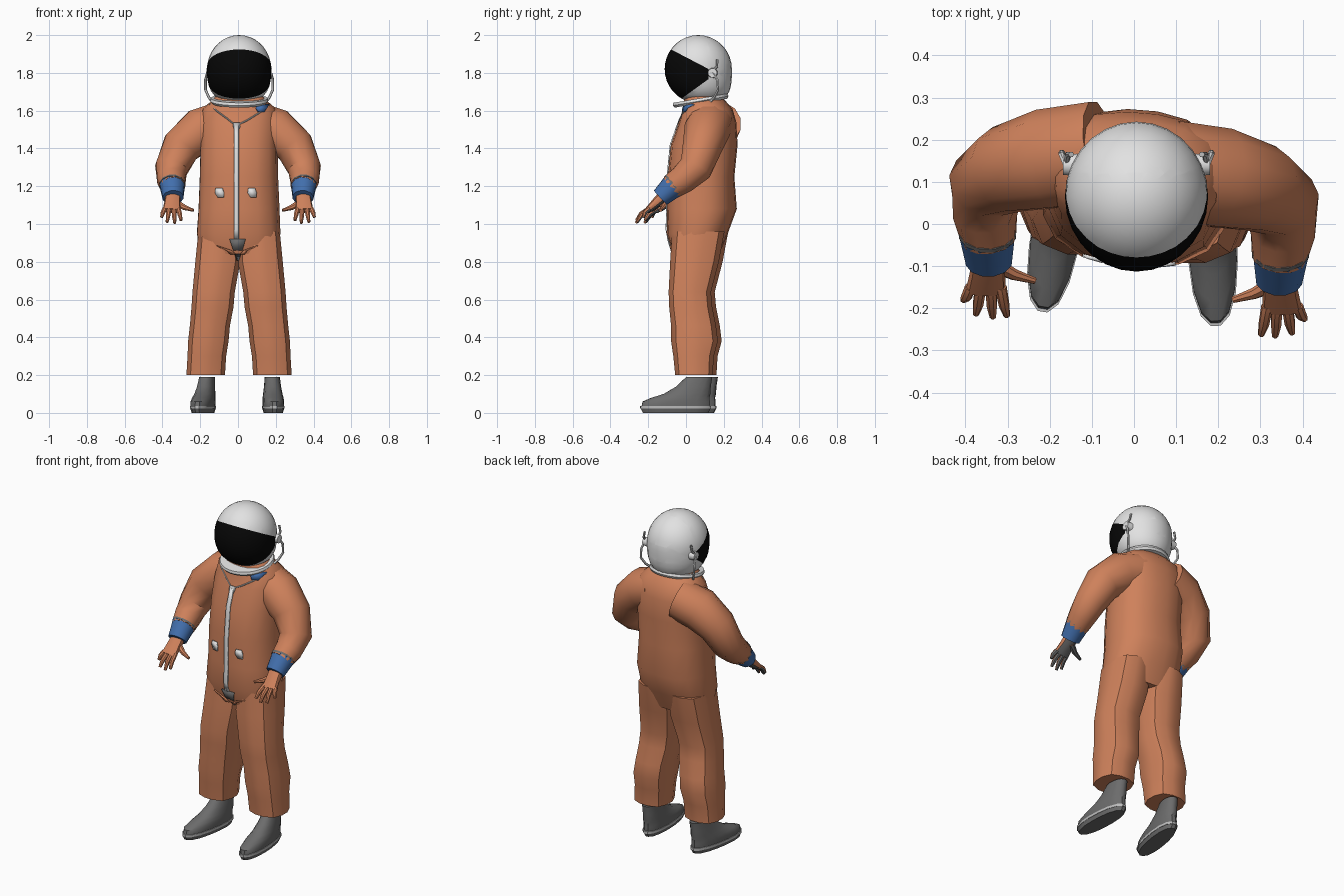
import bpy, bmesh, math
from mathutils import Vector, Matrix
from mathutils.bvhtree import BVHTree

if "Cube" in bpy.data.objects:
    bpy.data.objects.remove(bpy.data.objects["Cube"])


def material(name, *rgb):
    m = bpy.data.materials.new(name)
    m.use_nodes = True
    m.diffuse_color = (*rgb, 1)
    m.node_tree.nodes["Principled BSDF"].inputs["Base Color"].default_value = (*rgb, 1)
    return m


ORANGE = material("suit_orange", .62, .22, .105)
WHITE = material("helmet_white", .76, .76, .76)
BLACK = material("visor_black", .002, .002, .002)
BLUE = material("cuff_blue", .055, .16, .42)
GREY = material("boot_grey", .15, .15, .15)
PALE = material("trim_grey", .5, .5, .5)
UP = Vector((0, 0, 1))
parts = []


def finish(name, bm, *mats):
    bmesh.ops.recalc_face_normals(bm, faces=bm.faces)
    me = bpy.data.meshes.new(name)
    bm.to_mesh(me)
    bm.free()
    for m in mats:
        me.materials.append(m)
    ob = bpy.data.objects.new(name, me)
    bpy.context.collection.objects.link(ob)
    parts.append(ob)
    return ob


def tube(name, rings, mats, sides=14, power=2, axis=None, matrix=None, paint=None):
    """Loft rings of (centre, depth radius, width radius) with capped ends."""
    bm = bmesh.new()
    pts = [Vector(r[0]) for r in rings]
    loops = []
    for i, (c, ra, rb) in enumerate(rings):
        t = Vector(axis) if axis else pts[min(i + 1, len(pts) - 1)] - pts[max(i - 1, 0)]
        t.normalize()
        a = Vector((0, 1, 0))
        a = (a - t * a.dot(t)).normalized()
        b = t.cross(a)
        loop = []
        for k in range(sides):
            ang = 2 * math.pi * (k + .5) / sides
            u, v = math.cos(ang), math.sin(ang)
            f = (abs(u) ** power + abs(v) ** power) ** (-1 / power)
            loop.append(bm.verts.new(pts[i] + a * u * f * ra + b * v * f * rb))
        loops.append(loop)
    for p, q in zip(loops, loops[1:]):
        for k in range(sides):
            n = (k + 1) % sides
            bm.faces.new((p[k], p[n], q[n], q[k]))
    bm.faces.new(loops[0])
    bm.faces.new(loops[-1])
    if matrix:
        bm.transform(matrix)
    if paint:
        bmesh.ops.recalc_face_normals(bm, faces=bm.faces)
        for f in bm.faces:
            f.material_index = int(paint(f))
    return finish(name, bm, *mats)


def cord(name, pts, radius, mat):
    return tube(name, [(p, radius, radius) for p in pts], [mat], sides=6)


def spin(angle, pivot):
    p = Vector(pivot)
    return Matrix.Translation(p) @ Matrix.Rotation(angle, 4, 'Z') @ Matrix.Translation(-p)


# Torso, turned slightly so the left shoulder leads
torso_rings = [(.84, .055, .12, .20), (.95, .06, .16, .222), (1.08, .085, .183, .215),
               (1.25, .08, .175, .208), (1.42, .097, .175, .205), (1.54, .115, .15, .21),
               (1.61, .115, .13, .195), (1.65, .1, .11, .15), (1.68, .09, .09, .12)]
torso = tube("torso", [((.005, y, z), d, w) for z, y, d, w in torso_rings], [ORANGE],
             sides=18, power=2.5, axis=UP, matrix=spin(-.08, (0, .08, 0)))
clothes = [torso]

leg_rings = [(.96, .112, .065, .14, .11), (.8, .118, .045, .13, .12), (.64, .14, .02, .113, .113),
             (.56, .146, .025, .115, .112), (.46, .16, .04, .12, .107), (.38, .168, .045, .125, .108),
             (.3, .176, .04, .108, .103), (.2, .182, .042, .1, .103)]
arm_rings = [((.08, .13, 1.535), .12), ((.2, .11, 1.495), .122), ((.3, .085, 1.41), .106),
             ((.352, .05, 1.295), .09), ((.353, -.02, 1.235), .078), ((.345, -.08, 1.195), .066)]
boot_rings = [(.035, -.055, .182, .056), (.06, -.052, .18, .057), (.08, -.03, .155, .055),
              (.1, .005, .125, .051), (.14, .04, .092, .045), (.19, .07, .07, .04)]
sole_rings = [(0, -.055, .175, .05), (.022, -.055, .186, .057)]
welt_rings = [(.022, -.055, .189, .059), (.036, -.055, .189, .059)]
finger_tips = [(.405, -.225, 1.035), (.375, -.258, 1.01), (.335, -.265, 1.005), (.302, -.262, 1.02)]
palm_down = Vector((0, .66, -.75))


def palm_side(f):
    return f.normal.dot(palm_down) > .45


for side, s in (("left", 1), ("right", -1)):
    back = 0 if s > 0 else .045

    def at(x, y, z):
        return (s * x, y + back, z)

    # Trouser leg
    shift, lag = (0, 0) if s > 0 else (.011, .02)
    clothes.append(tube(side + "_leg", [((s * x + shift, y + lag, z), d, w)
                                        for z, x, y, d, w in leg_rings], [ORANGE],
                        sides=12, power=2.8, axis=UP))
    # Boot, welt and sole
    turn = spin(.04 if s > 0 else -.17, (s * .182 + shift, .06, 0))
    for label, rings, mat in (("boot", boot_rings, GREY), ("boot_welt", welt_rings, PALE),
                              ("boot_sole", sole_rings, GREY)):
        tube(f"{side}_{label}", [((s * .182 + shift, y + lag * 1.5, z), d, w)
                                 for z, y, d, w in rings], [mat],
             sides=16, power=2.3, axis=UP, matrix=turn)
    # Sleeve and cuff
    tube(side + "_arm", [(at(*p), r, r) for p, r in arm_rings], [ORANGE], sides=12)
    tube(side + "_cuff", [(at(.348, -.065, 1.205), .068, .068),
                          (at(.344, -.135, 1.14), .052, .056)], [BLUE], sides=12)
    tube(side + "_cuff_ring", [(at(.348, -.06, 1.21), .07, .07),
                               (at(.348, -.068, 1.203), .07, .07)], [GREY], sides=12)
    # Glove with grey palm
    tube(side + "_palm", [(at(.345, -.12, 1.15), .03, .04), (at(.348, -.16, 1.112), .024, .042),
                          (at(.352, -.205, 1.07), .016, .048)], [ORANGE, GREY],
         sides=10, power=2.6, paint=palm_side)
    for i, tip in enumerate(finger_tips):
        root = Vector((.388 - .024 * i, -.195, 1.08))
        tip = Vector(tip)
        mid = root.lerp(tip, .55) + Vector((0, -.006, .006))
        tube(f"{side}_finger_{i + 1}", [(at(*root), .014, .014), (at(*mid), .013, .013),
                                        (at(*tip), .008, .008)],
             [ORANGE, GREY], sides=8, paint=palm_side)
    tube(side + "_thumb", [(at(.335, -.14, 1.115), .02, .022), (at(.285, -.165, 1.088), .014, .015),
                           (at(.235, -.18, 1.072), .008, .008)],
         [ORANGE, GREY], sides=8, paint=palm_side)

# Helmet shell: round above, fuller below at the back, with a cut visor
C = Vector((.006, .065, 1.82))
bm = bmesh.new()
bmesh.ops.create_uvsphere(bm, u_segments=28, v_segments=18, radius=1)
for v in bm.verts:
    x, y, z = v.co
    r = math.hypot(x, y)
    if z < 0 and r > .01:
        p = 2.7 + .7 * y / r
        k = max(0, 1 - abs(z) ** p) ** (1 / p) / r
        x, y = x * k, y * k
    v.co = C + Vector((x * .17, y * .178, z * .18))


def cut(co, no, clear=False):
    res = bmesh.ops.bisect_plane(bm, geom=bm.verts[:] + bm.edges[:] + bm.faces[:], plane_co=co,
                                 plane_no=no, clear_inner=clear)
    if clear:
        bmesh.ops.holes_fill(bm, edges=[e for e in res["geom_cut"] if isinstance(e, bmesh.types.BMEdge)])


cut((0, .08, 1.66), (0, -.17, 1), True)
bounds = [(Vector((0, .13, 1.815)), Vector((0, -.12, -.23))),
          (Vector((0, .13, 1.775)), Vector((0, -.13, .18))),
          (Vector((0, .12, 1.8)), Vector((0, -1, 0)))]
for co, no in bounds:
    cut(co, no)
for f in bm.faces:
    mid = f.calc_center_median()
    f.material_index = int(all((mid - co).dot(no) > 0 for co, no in bounds))
finish("helmet", bm, WHITE, BLACK)

# Neck ring and helmet side fittings
tube("neck_ring", [((.006, .08, 1.64), .142, .145), ((.006, .078, 1.652), .15, .155),
                   ((.006, .076, 1.666), .146, .15)], [WHITE], sides=28, axis=(0, -.17, 1))
for side, s in (("left", 1), ("right", -1)):
    def by(x, y, z):
        return (.006 + s * x, y, z)
    tube(side + "_visor_pivot", [(by(.14, .14, 1.8), .028, .028), (by(.174, .14, 1.8), .024, .024)],
         [WHITE], sides=12)
    cord(side + "_visor_latch", [by(.168, .13, 1.8), by(.163, .165, 1.835), by(.155, .165, 1.87)],
         .007, PALE)
    cord(side + "_air_hose", [by(.168, .14, 1.8), by(.178, .165, 1.765), by(.178, .17, 1.71),
                              by(.16, .15, 1.67), by(.145, .13, 1.65)], .007, WHITE)

# Fittings laid on the front of the suit
bpy.context.view_layer.update()
deps = bpy.context.evaluated_depsgraph_get()
trees = [BVHTree.FromObject(o, deps) for o in clothes]


def on_front(x, z, lift=.004):
    hits = [t.ray_cast(Vector((x, -1, z)), Vector((0, 1, 0)))[0] for t in trees]
    return Vector((x, min([h.y for h in hits if h] or [-.07]) - lift, z))


def plate(name, rows, mat):
    """Thin strip through rows of (left x, right x, z)."""
    bm = bmesh.new()
    pairs = [[bm.verts.new(on_front(x, z)) for x in (a, b)] for a, b, z in rows]
    for p, q in zip(pairs, pairs[1:]):
        bm.faces.new((p[0], p[1], q[1], q[0]))
    ob = finish(name, bm, mat)
    mod = ob.modifiers.new("thickness", 'SOLIDIFY')
    mod.thickness = .008
    mod.offset = 0


plate("zipper", [(-.022, .004, 1.52 - .05 * i) for i in range(13)], WHITE)
plate("zipper_pull", [(-.024, .01, 1.535), (-.026, .012, 1.515), (-.015, .0, 1.49)], PALE)
plate("crotch_patch", [(-.045, .04, .92), (-.028, .026, .87), (-.008, .004, .81)], GREY)
plate("right_crotch_fold", [(-.115, -.11, .885), (-.06, -.035, .86), (-.04, -.01, .84)], ORANGE)
plate("left_crotch_fold", [(.1, .105, .885), (.03, .05, .86), (.01, .035, .84)], ORANGE)
for label, x in (("right_clasp", -.098), ("left_clasp", .075)):
    plate(label, [(x - .02, x + .015, 1.19), (x - .024, x + .024, 1.165), (x - .008, x + .022, 1.14)], WHITE)
plate("collar_tag", [(.1, .165, 1.632), (.095, .155, 1.615), (.105, .14, 1.595)], BLUE)
neckline = [(-.15, 1.635), (-.115, 1.6), (-.06, 1.56), (-.01, 1.52), (.05, 1.55), (.115, 1.59), (.165, 1.63)]
cord("neck_cord", [on_front(x, z, .003) for x, z in neckline], .004, PALE)

# Smooth shading with sharp creases
bpy.ops.object.select_all(action='DESELECT')
for ob in parts:
    ob.select_set(True)
bpy.context.view_layer.objects.active = torso
bpy.ops.object.shade_smooth_by_angle(angle=math.radians(38))
